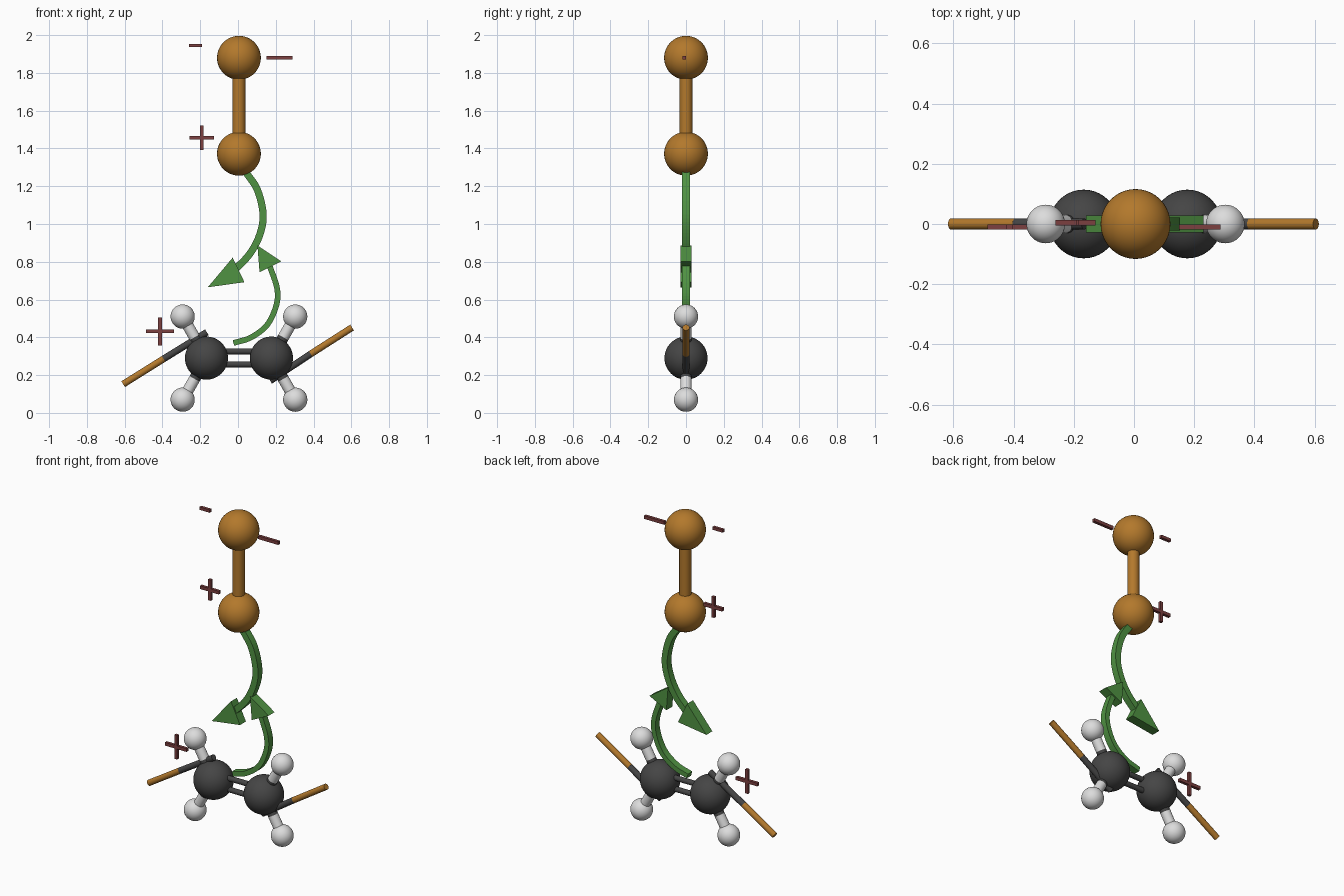
import bpy
import bmesh
from math import radians
from mathutils import Vector

cube = bpy.data.objects.get("Cube")
if cube:
    bpy.data.objects.remove(cube, do_unlink=True)


def material(name, rgb):
    m = bpy.data.materials.new(name)
    m.use_nodes = True
    m.diffuse_color = (*rgb, 1)
    m.node_tree.nodes["Principled BSDF"].inputs["Base Color"].default_value = (*rgb, 1)
    return m


AMBER = material("amber", (0.45, 0.19, 0.025))
CHARCOAL = material("charcoal", (0.06, 0.06, 0.06))
WHITE = material("white", (0.72, 0.72, 0.72))
GREEN = material("green", (0.08, 0.29, 0.055))
MAROON = material("maroon", (0.2, 0.05, 0.05))


def finish(name, mat, smooth=True):
    ob = bpy.context.object
    ob.name = name
    ob.data.materials.append(mat)
    if smooth:
        bpy.ops.object.shade_smooth_by_angle(angle=radians(35))
    return ob


def ball(name, x, z, radius, mat):
    bpy.ops.mesh.primitive_uv_sphere_add(segments=40, ring_count=24, radius=radius, location=(x, 0, z))
    finish(name, mat)


def rod(name, a, b, radius, mat):
    """Cylinder between two (x, z) points."""
    a, b = Vector((a[0], 0, a[1])), Vector((b[0], 0, b[1]))
    d = b - a
    bpy.ops.mesh.primitive_cylinder_add(vertices=24, radius=radius, depth=d.length, location=(a + b) / 2)
    bpy.context.object.rotation_euler = d.to_track_quat("Z", "Y").to_euler()
    finish(name, mat)


def bar(name, x, z, width, height, y):
    bpy.ops.mesh.primitive_cube_add(size=1, location=(x, y, z))
    bpy.context.object.scale = (width, 0.018, height)
    finish(name, MAROON, False)


def prism(name, outline, half_depth, mat):
    """Extrude an (x, z) outline through y."""
    bm = bmesh.new()
    face = bm.faces.new([bm.verts.new((x, -half_depth, z)) for x, z in outline])
    ext = bmesh.ops.extrude_face_region(bm, geom=[face], use_keep_orig=True)
    moved = [v for v in ext["geom"] if isinstance(v, bmesh.types.BMVert)]
    bmesh.ops.translate(bm, verts=moved, vec=(0, 2 * half_depth, 0))
    bmesh.ops.recalc_face_normals(bm, faces=bm.faces)
    bmesh.ops.triangulate(bm, faces=[f for f in bm.faces if len(f.verts) > 4])
    me = bpy.data.meshes.new(name)
    bm.to_mesh(me)
    bm.free()
    ob = bpy.data.objects.new(name, me)
    bpy.context.collection.objects.link(ob)
    bpy.context.view_layer.objects.active = ob
    finish(name, mat, False)


def spline(points, steps=6):
    """Smooth path through the points."""
    p = [Vector(q) for q in points]
    p = [2 * p[0] - p[1]] + p + [2 * p[-1] - p[-2]]
    path = []
    for a, b, c, d in zip(p, p[1:], p[2:], p[3:]):
        for i in range(steps):
            t = i / steps
            path.append(b + (c - a) * t / 2 + (2 * a - 5 * b + 4 * c - d) * t * t / 2
                        + (3 * b - a - 3 * c + d) * t ** 3 / 2)
    return path + [p[-2]]


def arrow(name, points, width, head):
    path = spline(points)
    left, right = [], []
    for i, q in enumerate(path):
        t = (path[min(i + 1, len(path) - 1)] - path[max(i - 1, 0)]).normalized()
        side = Vector((-t.y, t.x)) * width / 2
        left.append(q + side)
        right.append(q - side)
    prism(name + "_shaft", left + right[::-1], 0.021, GREEN)
    prism(name + "_head", head, 0.029, GREEN)


# Upper pair of atoms
MID = 0.005
ball("upper_amber_atom", MID, 1.88, 0.116, AMBER)
ball("lower_amber_atom", MID, 1.372, 0.116, AMBER)
rod("amber_bond", (MID, 1.372), (MID, 1.88), 0.034, AMBER)

# Lower molecule: dark atoms, small white atoms and their two-tone bonds
for side, label in ((-1, "right"), (1, "left")):
    core = (MID + side * 0.172, 0.29)
    ball(label + "_dark_atom", *core, 0.114, CHARCOAL)
    for up, level in ((1, "upper"), (-1, "lower")):
        tip = (MID + side * 0.298, 0.29 + up * 0.22)
        middle = ((core[0] + tip[0]) / 2, (core[1] + tip[1]) / 2)
        name = f"{label}_{level}_white"
        ball(name + "_atom", *tip, 0.064, WHITE)
        rod(name + "_bond", middle, tip, 0.03, WHITE)
        rod(name + "_bond_root", core, middle, 0.03, CHARCOAL)
for z, level in ((0.326, "upper"), (0.257, "lower")):
    rod(level + "_double_bond", (MID - 0.172, z), (MID + 0.172, z), 0.016, CHARCOAL)

# Slanted open bonds
for label, outer, joint, inner in (
        ("right", (-0.608, 0.152), (-0.394, 0.286), (-0.165, 0.427)),
        ("left", (0.604, 0.452), (0.385, 0.312), (0.17, 0.17))):
    rod(label + "_open_bond_end", outer, joint, 0.018, AMBER)
    rod(label + "_open_bond_root", joint, inner, 0.018, CHARCOAL)

# Curved arrows
arrow("large_arrow",
      [(0.045, 1.27), (0.103, 1.18), (0.133, 1.05), (0.114, 0.94), (0.061, 0.84), (-0.02, 0.755)],
      0.038, [(-0.16, 0.665), (-0.028, 0.822), (0.034, 0.692)])
arrow("small_arrow",
      [(-0.024, 0.37), (0.07, 0.40), (0.156, 0.468), (0.204, 0.574), (0.206, 0.664), (0.165, 0.785)],
      0.03, [(0.103, 0.886), (0.23, 0.802), (0.114, 0.744)])

# Charge marks
bar("minus_mark", 0.219, 1.88, 0.138, 0.02, -0.01)
bar("small_minus_mark", -0.225, 1.945, 0.07, 0.018, 0.004)
for name, x, z, span, y in (("plus_mark", -0.413, 0.432, 0.148, -0.01),
                            ("small_plus_mark", -0.192, 1.457, 0.128, 0.004)):
    bar(name + "_across", x, z, span, 0.02, y)
    bar(name + "_upright", x, z, 0.02, span, y)
